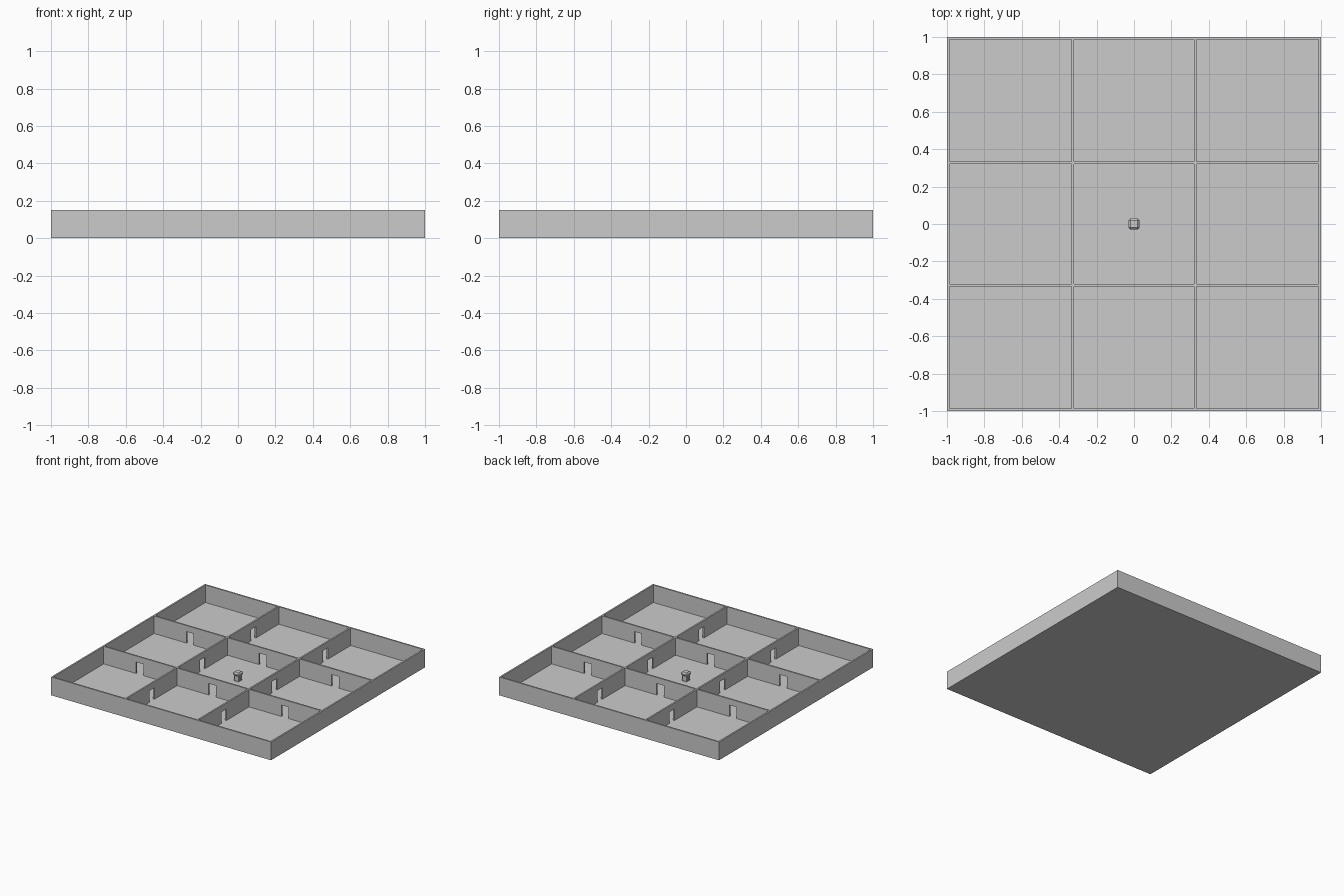
import bpy, bmesh

if "Cube" in bpy.data.objects:
    bpy.data.objects.remove(bpy.data.objects["Cube"])

T = 0.013          # wall thickness
H = 0.15           # wall top
FLOOR = 0.006      # floor top
P = 0.327          # partition offset
DOOR_W, DOOR_H = 0.065, 0.10


def box(name, x0, x1, y0, y1, z0, z1, bevel=0):
    bm = bmesh.new()
    bmesh.ops.create_cube(bm, size=1)
    for v in bm.verts:
        v.co = ((x0 + x1) / 2 + v.co.x * (x1 - x0),
                (y0 + y1) / 2 + v.co.y * (y1 - y0),
                (z0 + z1) / 2 + v.co.z * (z1 - z0))
    if bevel:
        bmesh.ops.bevel(bm, geom=bm.edges[:], offset=bevel, segments=1, affect='EDGES')
    me = bpy.data.meshes.new(name)
    bm.to_mesh(me)
    bm.free()
    ob = bpy.data.objects.new(name, me)
    bpy.context.collection.objects.link(ob)
    return ob


def partition(name, a, b, pos, doors, along_x):
    # profile outline with door notches, extruded to the wall thickness
    pts = [(a, FLOOR)]
    for d in doors:
        l, r = d - DOOR_W / 2, d + DOOR_W / 2
        pts += [(l, FLOOR), (l, DOOR_H), (r, DOOR_H), (r, FLOOR)]
    pts += [(b, FLOOR), (b, H), (a, H)]
    h = T / 2
    bm = bmesh.new()
    place = (lambda u, z: (u, pos - h, z)) if along_x else (lambda u, z: (pos - h, u, z))
    face = bm.faces.new([bm.verts.new(place(u, z)) for u, z in pts])
    ext = bmesh.ops.extrude_face_region(bm, geom=[face])
    verts = [g for g in ext['geom'] if isinstance(g, bmesh.types.BMVert)]
    bmesh.ops.translate(bm, verts=verts, vec=(0, T, 0) if along_x else (T, 0, 0))
    bmesh.ops.recalc_face_normals(bm, faces=bm.faces[:])
    me = bpy.data.meshes.new(name)
    bm.to_mesh(me)
    bm.free()
    bpy.context.collection.objects.link(bpy.data.objects.new(name, me))


# floor and outer walls
box("floor", -1, 1, -1, 1, 0, FLOOR)
for s, side in ((-1, "near"), (1, "far")):
    lo, hi = sorted((s, s * (1 - T)))
    box("outer_wall_y_" + side, -1, 1, lo, hi, 0, H)
    box("outer_wall_x_" + side, lo, hi, -1 + T, 1 - T, 0, H)

# partitions with a doorway between each pair of rooms
e = 1 - T
for s in (-1, 1):
    partition("partition_across", -e, e, s * P, (-0.66, 0, 0.66), True)
    for a, b, d in ((-e, -P - T / 2, -0.66), (-P + T / 2, P - T / 2, 0), (P + T / 2, e, 0.66)):
        partition("partition_along", a, b, s * P, (d,), False)

# small stand in the central room
box("stand_body", -0.022, 0.022, -0.022, 0.022, FLOOR, 0.06, 0.004)
box("stand_cap", -0.03, 0.03, -0.03, 0.03, 0.05, 0.08, 0.01)
for x in (-1, 1):
    box("stand_side", x * 0.026 - 0.004, x * 0.026 + 0.004, -0.01, 0.01, 0.02, 0.055)
